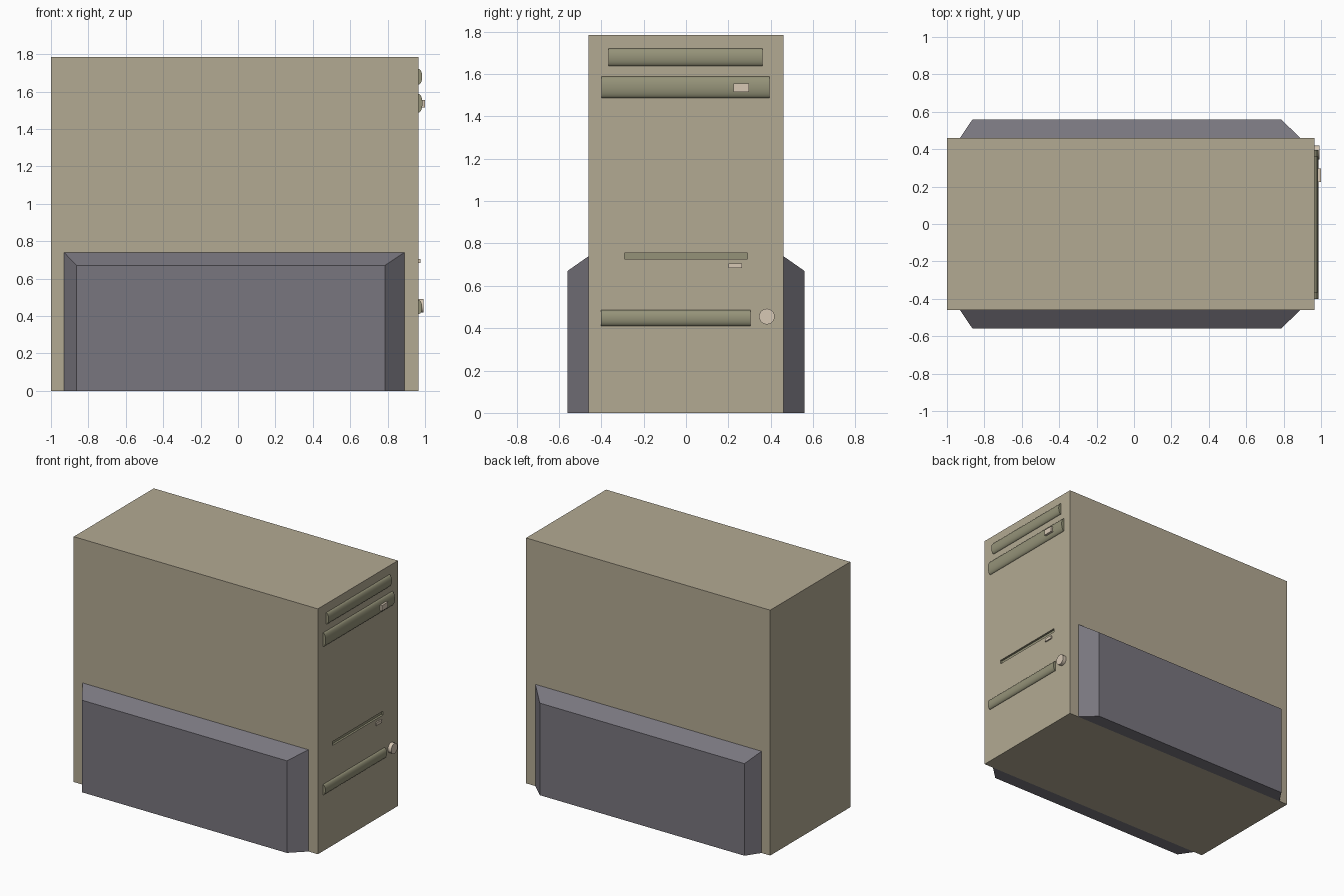
import bpy, bmesh, math
from mathutils import Matrix

if "Cube" in bpy.data.objects:
    bpy.data.objects.remove(bpy.data.objects["Cube"])

FACE = 0.965  # x of the drive-side face


def material(name, rgb):
    m = bpy.data.materials.new(name)
    m.diffuse_color = (*rgb, 1)
    m.use_nodes = True
    m.node_tree.nodes["Principled BSDF"].inputs["Base Color"].default_value = m.diffuse_color
    return m


BEIGE = material("beige_case", (0.45, 0.40, 0.29))
SLATE = material("slate_panel", (0.19, 0.18, 0.21))
OLIVE = material("olive_trim", (0.30, 0.29, 0.19))
CREAM = material("cream_button", (0.68, 0.58, 0.46))


def finish(name, bm, mat):
    bmesh.ops.recalc_face_normals(bm, faces=bm.faces)
    me = bpy.data.meshes.new(name)
    bm.to_mesh(me)
    bm.free()
    ob = bpy.data.objects.new(name, me)
    bpy.context.collection.objects.link(ob)
    me.materials.append(mat)
    return ob


def smooth(ob):
    bpy.ops.object.select_all(action='DESELECT')
    bpy.context.view_layer.objects.active = ob
    ob.select_set(True)
    bpy.ops.object.shade_smooth_by_angle(angle=math.radians(40))


def box(name, x, y, z, mat):
    bm = bmesh.new()
    bmesh.ops.create_cube(bm, size=1)
    for v in bm.verts:
        v.co = [r[0] if c < 0 else r[1] for c, r in zip(v.co, (x, y, z))]
    return finish(name, bm, mat)


def bulge(name, y, z, depth, mat):
    """Half-ellipse cover extruded along y on the drive face."""
    bm = bmesh.new()
    mid, half, n = (z[0] + z[1]) / 2, (z[1] - z[0]) / 2, 14
    ring = []
    for i in range(n + 1):
        a = -math.pi / 2 + math.pi * i / n
        ring.append(bm.verts.new((FACE + depth * math.cos(a), y[0], mid + half * math.sin(a))))
    face = bm.faces.new(ring)
    ext = bmesh.ops.extrude_face_region(bm, geom=[face], use_keep_orig=True)
    moved = [g for g in ext["geom"] if isinstance(g, bmesh.types.BMVert)]
    bmesh.ops.translate(bm, verts=moved, vec=(0, y[1] - y[0], 0))
    smooth(finish(name, bm, mat))


# Case
case = box("case", (-1, FACE), (-0.46, 0.46), (0, 1.785), BEIGE)

# Floppy slot recessed into the drive face
cutter = box("slot_cutter", (FACE - 0.015, FACE + 0.05), (-0.29, 0.29), (0.727, 0.755), OLIVE)
cutter.hide_render = True
cutter.hide_viewport = True
cut = case.modifiers.new("floppy_slot", 'BOOLEAN')
cut.object = cutter
cut.operation = 'DIFFERENCE'
cut.solver = 'EXACT'
cut.material_mode = 'TRANSFER'

# Bevelled lower panels, one per side
for name, s in (("front_panel", -1), ("back_panel", 1)):
    bm = bmesh.new()
    rings = [[bm.verts.new((x, s * y, z)) for x, z in ((x0, 0), (x1, 0), (x1, top), (x0, top))]
             for x0, x1, top, y in ((-0.93, 0.89, 0.74, 0.46), (-0.863, 0.785, 0.67, 0.56))]
    for r in rings:
        bm.faces.new(r)
    for i in range(4):
        j = (i + 1) % 4
        bm.faces.new((rings[0][i], rings[0][j], rings[1][j], rings[1][i]))
    finish(name, bm, SLATE)

# Rounded drive covers
bulge("upper_drive_cover", (-0.365, 0.362), (1.637, 1.721), 0.02, OLIVE)
bulge("lower_drive_cover", (-0.40, 0.395), (1.487, 1.588), 0.021, OLIVE)
bulge("bottom_cover", (-0.402, 0.305), (0.41, 0.485), 0.02, OLIVE)

# Buttons
box("eject_button", (FACE, 1.0), (0.225, 0.298), (1.516, 1.556), CREAM)
box("floppy_button", (FACE, 0.975), (0.20, 0.265), (0.684, 0.705), CREAM)
bm = bmesh.new()
bmesh.ops.create_cone(bm, cap_ends=True, segments=32, radius1=0.037, radius2=0.037, depth=0.027,
                      matrix=Matrix.Translation((FACE + 0.0135, 0.382, 0.455)) @ Matrix.Rotation(math.pi / 2, 4, 'Y'))
smooth(finish("power_button", bm, CREAM))
